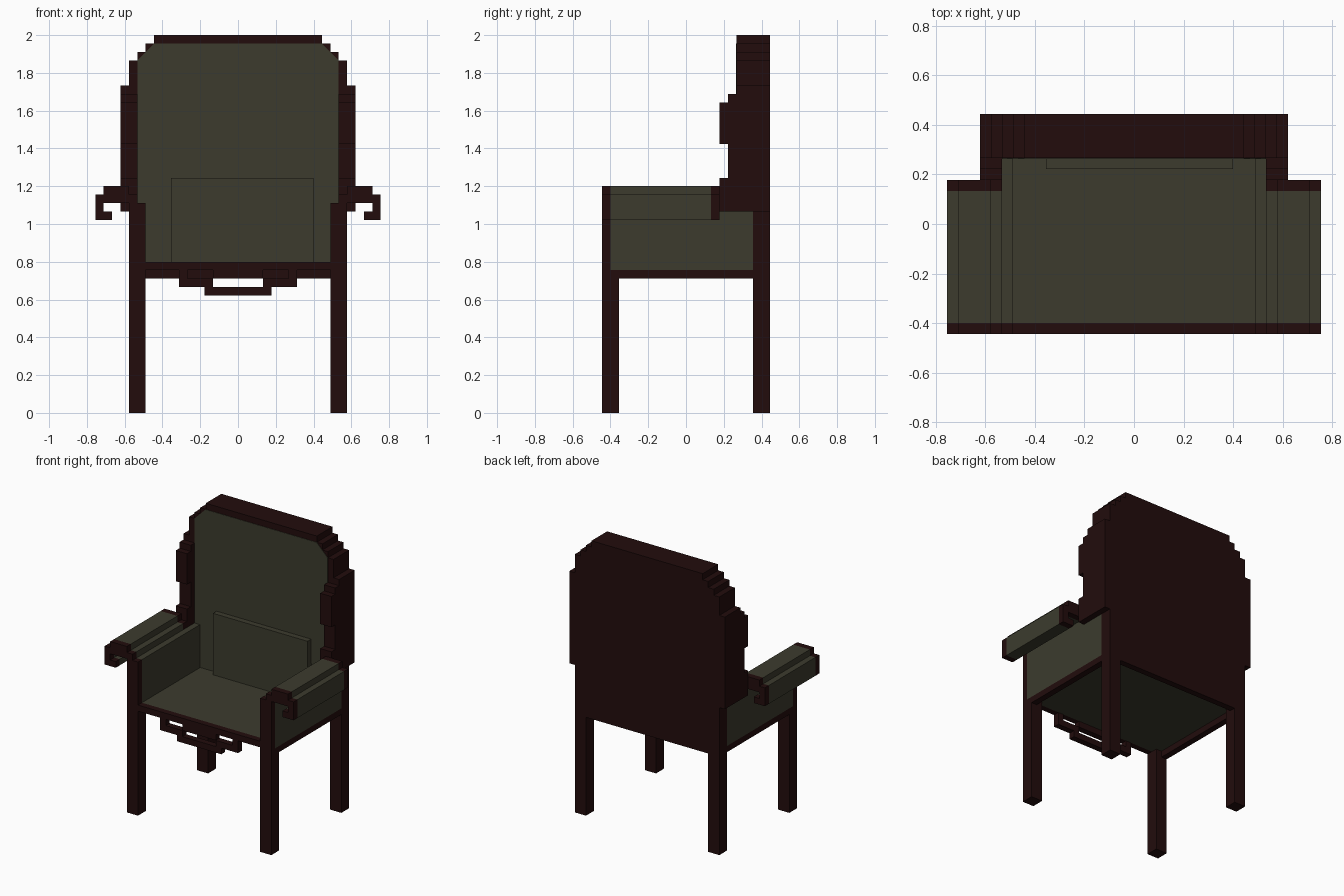
import bpy, bmesh
from mathutils import Vector

if "Cube" in bpy.data.objects:
    bpy.data.objects.remove(bpy.data.objects["Cube"])

U = 2 / 45  # one grid step: the chair is 45 steps tall


def material(name, rgb):
    m = bpy.data.materials.new(name)
    m.diffuse_color = (*rgb, 1)
    m.use_nodes = True
    m.node_tree.nodes["Principled BSDF"].inputs["Base Color"].default_value = m.diffuse_color
    return m


WOOD = material("dark red wood", (0.0160, 0.0037, 0.0037))
CLOTH = material("olive cloth", (0.0450, 0.0440, 0.0265))


def prism(name, pts, axis, a, b, mat, mirror=False):
    """Extrude a profile along x, y or z from a to b (grid steps)."""
    def place(p, d):
        p = list(p)
        p.insert("xyz".index(axis), d)
        return Vector(p) * U
    bm = bmesh.new()
    face = bm.faces.new([bm.verts.new(place(p, a)) for p in pts])
    ext = bmesh.ops.extrude_face_region(bm, geom=[face], use_keep_orig=True)
    verts = [g for g in ext["geom"] if isinstance(g, bmesh.types.BMVert)]
    bmesh.ops.translate(bm, verts=verts, vec=place((0, 0), b - a))
    bmesh.ops.recalc_face_normals(bm, faces=bm.faces)
    me = bpy.data.meshes.new(name)
    bm.to_mesh(me)
    bm.free()
    me.materials.append(mat)
    ob = bpy.data.objects.new(name, me)
    bpy.context.collection.objects.link(ob)
    if mirror:
        ob.modifiers.new("mirror", "MIRROR")
    return ob


def box(name, x, y, z, mat, mirror=False):
    pts = [(x[0], y[0]), (x[1], y[0]), (x[1], y[1]), (x[0], y[1])]
    return prism(name, pts, "z", z[0], z[1], mat, mirror)


# Legs and posts
box("front_leg", (11, 13), (-10, -8), (0, 17), WOOD, True)
box("back_leg", (11, 13), (8, 10), (0, 24), WOOD, True)
box("arm_post", (11, 13), (-10, -9), (17, 25), WOOD, True)

# Seat and rails
box("seat", (-11, 11), (-9, 9), (17, 18), CLOTH)
box("front_rail", (-11, 11), (-10, -9), (17, 18), WOOD)
box("side_rail", (12, 13), (-8, 8), (16, 17), WOOD, True)
box("back_rail", (-11, 11), (9, 10), (16, 24), WOOD)

# Fretwork below the front rail
box("fret_outer_stub", (6, 7), (-10, -9), (16, 17), WOOD, True)
box("fret_middle_bar", (3, 7), (-10, -9), (15, 16), WOOD, True)
box("fret_top_bar", (-3, 3), (-10, -9), (16, 17), WOOD)
box("fret_bottom_bar", (-4, 4), (-10, -9), (14, 15), WOOD)

# Padded sides
box("side_panel", (11, 13), (-9, 4), (17, 25), CLOTH, True)
box("side_panel_rear", (11, 13), (4, 8), (17, 24), CLOTH, True)
box("side_panel_ledge", (11, 12), (4, 6), (24, 25), CLOTH, True)

# Scrolled arms: wooden caps at both ends of a cloth roll
scroll = [(12, 25), (16, 25), (16, 24), (15, 24), (15, 23), (17, 23),
          (17, 26), (16, 26), (16, 27), (13, 27), (13, 26), (12, 26)]
prism("arm_front_cap", scroll, "y", -10, -9, WOOD, True)
prism("arm_roll", scroll, "y", -9, 3, CLOTH, True)
prism("arm_back_cap", scroll, "y", 3, 4, WOOD, True)

# Stepped back
half = [(14, 24), (14, 39), (13, 39), (13, 42), (12, 42), (12, 43),
        (11, 43), (11, 44), (10, 44), (10, 45)]
prism("backrest", half + [(-x, z) for x, z in reversed(half)], "y", 6, 10, WOOD)
box("backrest_lower_pad", (-11, 11), (6, 9), (18, 24), CLOTH)
panel = [(12, 24), (12, 42), (10, 44)]
prism("backrest_cloth", panel + [(-x, z) for x, z in reversed(panel)],
      "y", 5.93, 6, CLOTH)

# Wings beside the back
wing = [(6, 24), (4, 24), (4, 28), (5, 28), (5, 32), (4, 32),
        (4, 37), (5, 37), (5, 38), (6, 38)]
prism("wing", wing, "x", 12, 14, WOOD, True)

# Low back cushion
box("back_cushion", (-8, 9), (5, 6), (18, 28), CLOTH)
